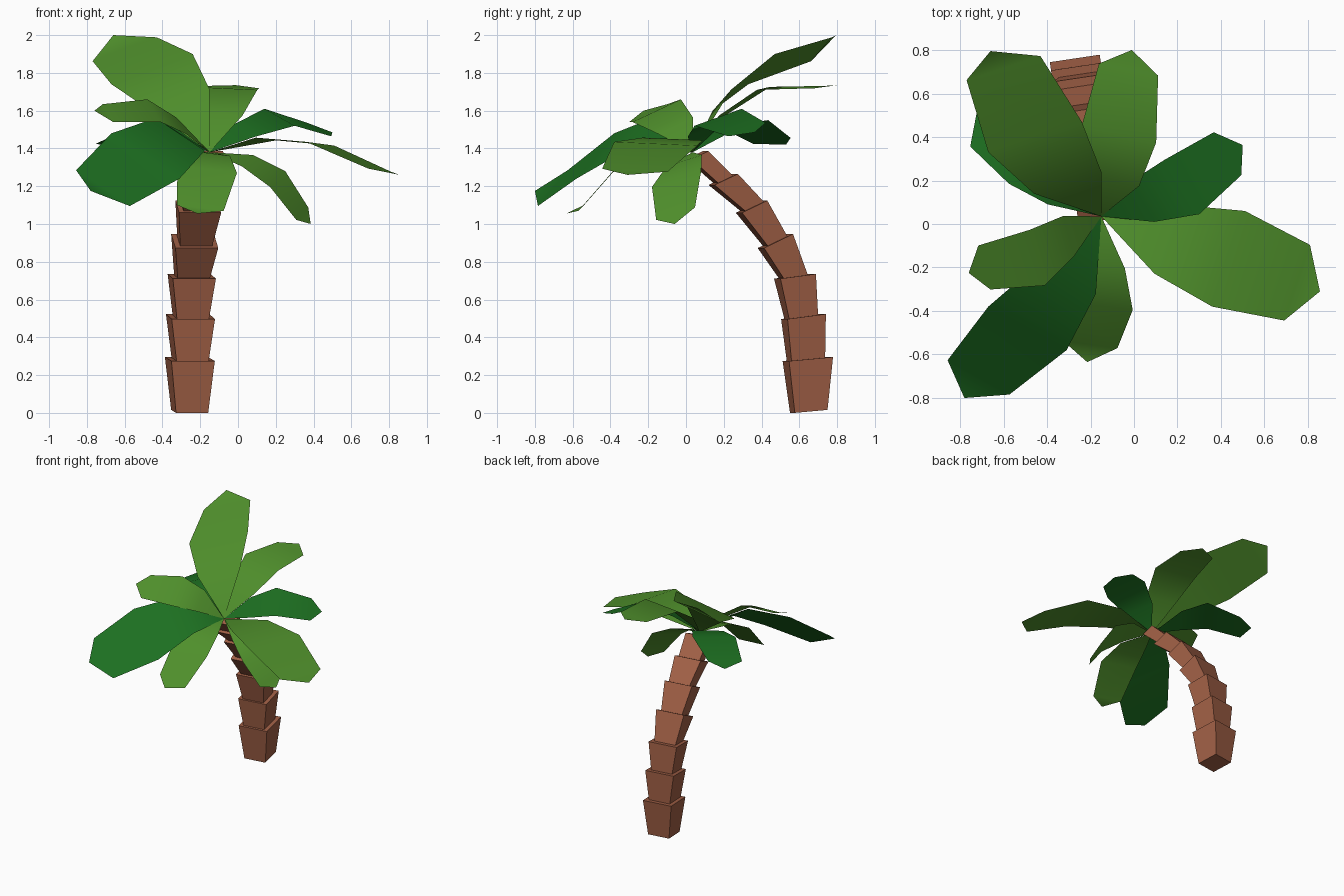
import bpy, math
from mathutils import Vector


def material(name, rgb):
    m = bpy.data.materials.new(name)
    m.diffuse_color = (*rgb, 1)
    return m


BARK = material("bark", (0.35, 0.115, 0.06))
LIGHT = material("light_green", (0.08, 0.28, 0.025))
DARK = material("dark_green", (0.012, 0.16, 0.015))


def add_mesh(name, verts, faces, mat, smooth=False):
    me = bpy.data.meshes.new(name)
    me.from_pydata(verts, [], faces)
    me.update()
    me.materials.append(mat)
    for p in me.polygons:
        p.use_smooth = smooth
    ob = bpy.data.objects.new(name, me)
    bpy.context.collection.objects.link(ob)
    return ob


# Trunk: flared four-sided segments stacked along a leaning curve
YAW = math.radians(8.5)


def ring(y, z, width, depth, slope):
    """Rectangle turned by the yaw and tilted up towards its back."""
    c = Vector((-0.255 + (0.645 - y) * 0.15, y, z))
    ax = Vector((math.cos(YAW), math.sin(YAW), 0)) * width / 2
    ay = Vector((-math.sin(YAW), math.cos(YAW), slope)) * depth / 2
    return [c - ax - ay, c + ax - ay, c + ax + ay, c - ax + ay]


# bottom y, bottom depth, top y, top z, top depth, top width, top slope
segments = [
    (0.650, 0.175, 0.645, 0.285, 0.235, 0.232, 0.09),
    (0.635, 0.180, 0.622, 0.510, 0.205, 0.232, 0.13),
    (0.610, 0.155, 0.577, 0.723, 0.190, 0.230, 0.13),
    (0.568, 0.130, 0.473, 0.910, 0.155, 0.229, 0.48),
    (0.472, 0.105, 0.347, 1.092, 0.135, 0.225, 0.48),
    (0.350, 0.100, 0.197, 1.236, 0.125, 0.215, 0.47),
    (0.197, 0.080, 0.060, 1.365, 0.090, 0.190, 0.47),
]
verts, faces = [], []
py, pz, ps = 0.65, 0.008, 0.09
for by, bd, ty, tz, td, tw, ts in segments:
    n = len(verts)
    verts += ring(by, pz + (by - py) * ps, 0.172, bd, ps)
    verts += ring(ty, tz, tw, td, ts)
    faces += [(n + 3, n + 2, n + 1, n), (n + 4, n + 5, n + 6, n + 7)]
    faces += [(n + i, n + (i + 1) % 4, n + 4 + (i + 1) % 4, n + 4 + i) for i in range(4)]
    py, pz, ps = ty, tz, ts
add_mesh("trunk", verts, faces, BARK)

# Fronds: one blunt leaf outline carried along a drooping midline
BASE = (-0.15, 0.035, 1.38)


def frond(name, mat, half, *mid):
    half = Vector(half)
    pts = [Vector(BASE)]
    for c, k in zip(mid[:3], (0.72, 1.0, 0.79)):
        pts += [Vector(c) - half * k, Vector(c) + half * k]
    pts.append(Vector(mid[3]))
    quads = [(0, 1, 2), (1, 3, 4, 2), (3, 5, 6, 4), (5, 7, 6)]
    # keep the upper side facing up
    if (pts[3] - pts[1]).cross(pts[4] - pts[1]).z < 0:
        quads = [q[::-1] for q in quads]
    add_mesh(name, pts, quads, mat, True)


frond("frond_right", LIGHT, (0.075, 0.22, -0.01),
      (0.148, -0.07, 1.45), (0.435, -0.16, 1.425), (0.75, -0.27, 1.285), (0.855, -0.31, 1.26))
frond("frond_right_back", DARK, (-0.08, 0.125, 0.045),
      (0.035, 0.10, 1.495), (0.22, 0.17, 1.565), (0.43, 0.323, 1.50), (0.50, 0.363, 1.485))
frond("frond_back", LIGHT, (0.172, -0.035, -0.008),
      (-0.10, 0.20, 1.58), (-0.07, 0.41, 1.718), (-0.025, 0.71, 1.725), (-0.01, 0.80, 1.735))
frond("frond_back_left_high", LIGHT, (0.215, 0.07, 0.08),
      (-0.305, 0.19, 1.655), (-0.455, 0.40, 1.82), (-0.60, 0.717, 1.925), (-0.66, 0.795, 2.0))
frond("frond_back_left_low", DARK, (0.105, 0.125, 0.02),
      (-0.32, 0.18, 1.49), (-0.47, 0.31, 1.53), (-0.67, 0.455, 1.44), (-0.72, 0.53, 1.42))
frond("frond_left", LIGHT, (-0.035, 0.128, 0.06),
      (-0.30, -0.055, 1.52), (-0.445, -0.155, 1.60), (-0.688, -0.20, 1.587), (-0.76, -0.225, 1.60))
frond("frond_front_left", DARK, (0.18, -0.10, -0.12),
      (-0.305, -0.25, 1.475), (-0.49, -0.48, 1.36), (-0.715, -0.705, 1.19), (-0.78, -0.80, 1.175))
frond("frond_front", LIGHT, (0.157, -0.02, -0.02),
      (-0.155, -0.19, 1.375), (-0.163, -0.375, 1.29), (-0.20, -0.555, 1.085), (-0.215, -0.635, 1.055))
frond("frond_right_low", LIGHT, (0.04, 0.13, 0.042),
      (0.05, -0.01, 1.335), (0.21, -0.05, 1.238), (0.34, -0.055, 1.055), (0.385, -0.06, 1.0))
